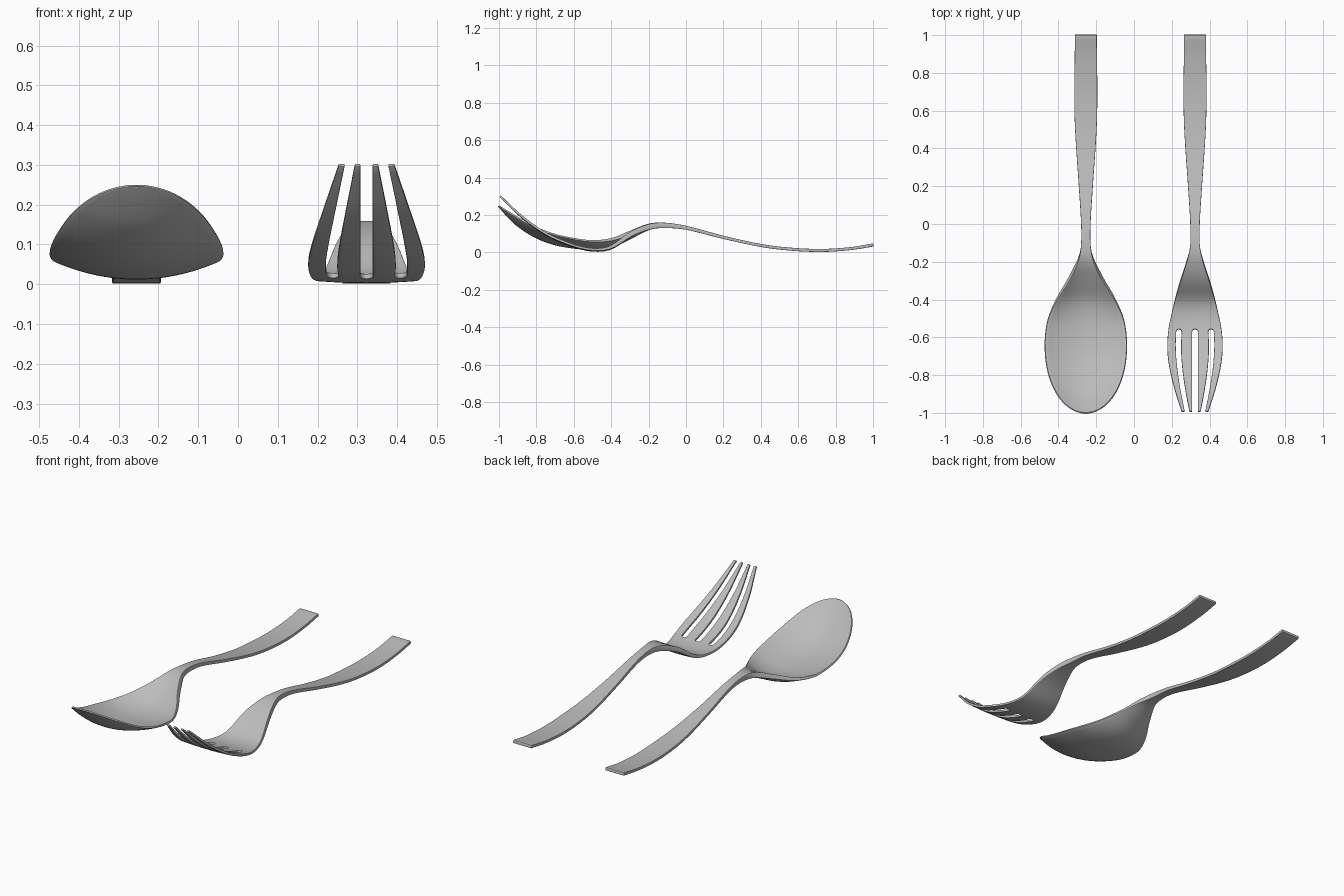
import bpy, bmesh, math

if "Cube" in bpy.data.objects:
    bpy.data.objects.remove(bpy.data.objects["Cube"])

# station: y, half width, top z at centre, top z at edge, thickness
HANDLE = [
    (1.0, .058, .048, .048, .017), (.88, .059, .028, .028, .016),
    (.72, .061, .018, .018, .016), (.55, .059, .026, .026, .016),
    (.4, .051, .045, .045, .016), (.2, .037, .089, .089, .017),
    (0, .025, .142, .142, .021), (-.12, .026, .159, .159, .029)]
BOWL = [
    (-.2, .041, .150, .154, .030), (-.3, .087, .098, .116, .026),
    (-.4, .150, .042, .077, .018), (-.5, .197, .024, .066, .012),
    (-.6, .214, .030, .078, .010), (-.7, .213, .048, .100, .010),
    (-.8, .190, .085, .137, .010), (-.9, .150, .149, .192, .010),
    (-.96, .1, .207, .228, .009), (-1, .05, .252, .252, .008)]
PRONGS = [
    (-.2, .043, .150, .151, .030), (-.3, .074, .107, .109, .026),
    (-.4, .104, .034, .038, .018), (-.47, .122, .017, .022, .014),
    (-.55, .139, .025, .030, .013), (-.65, .146, .056, .062, .013),
    (-.75, .136, .104, .109, .013), (-.87, .108, .190, .193, .012),
    (-.99, .070, .303, .304, .010)]

STEEL = bpy.data.materials.new("dark_steel")
STEEL.diffuse_color = (.5, .5, .5, 1)
STEEL.use_nodes = True
STEEL.node_tree.nodes["Principled BSDF"].inputs["Base Color"].default_value = STEEL.diffuse_color


def sample(table, y):
    """Smooth cubic interpolation of every column at y."""
    n = len(table)
    i = next((k for k in range(n - 1) if y >= table[k + 1][0]), n - 2)
    p, q = table[i], table[i + 1]
    a, b = table[max(i - 1, 0)], table[min(i + 2, n - 1)]
    h = q[0] - p[0]
    t = (y - p[0]) / h
    out = []
    for c in range(1, 5):
        m0 = (q[c] - a[c]) / (q[0] - a[0]) * h
        m1 = (b[c] - p[c]) / (b[0] - p[0]) * h
        out.append((2*t**3 - 3*t*t + 1) * p[c] + (t**3 - 2*t*t + t) * m0
                   + (3*t*t - 2*t**3) * q[c] + (t**3 - t*t) * m1)
    return out


def build(name, x_mid, table, ys, width, strips, n):
    """Loft a curved sheet along y, then thicken it and soften the rim."""
    bm = bmesh.new()
    prev = None
    for y in ys:
        w, zc, ze, _ = sample(table, y)
        w = width(y, w)
        rows = []
        for x0, x1 in strips(y, w):
            xs = [x0 + (x1 - x0) * k / n for k in range(n + 1)]
            rows.append([bm.verts.new(
                (x_mid + x, y, zc + (ze - zc) * (x / w if w > 1e-6 else 0) ** 2))
                for x in xs])
        if prev:
            for r0, r1 in zip(prev, rows):
                for k in range(n):
                    bm.faces.new((r0[k], r1[k], r1[k + 1], r0[k + 1]))
        prev = rows
    bmesh.ops.remove_doubles(bm, verts=bm.verts, dist=1e-5)
    me = bpy.data.meshes.new(name)
    bm.to_mesh(me)
    bm.free()
    me.materials.append(STEEL)
    ob = bpy.data.objects.new(name, me)
    bpy.context.collection.objects.link(ob)
    group = ob.vertex_groups.new(name="thickness")
    for v in me.vertices:
        group.add([v.index], sample(table, v.co.y)[3] / .03, 'REPLACE')
    sol = ob.modifiers.new("thickness", 'SOLIDIFY')
    sol.thickness, sol.offset, sol.vertex_group = .03, -1, "thickness"
    bev = ob.modifiers.new("soft_rim", 'BEVEL')
    bev.width, bev.segments = .0025, 2
    bev.limit_method, bev.angle_limit = 'ANGLE', math.radians(50)
    bev.use_clamp_overlap = False
    bpy.ops.object.select_all(action='DESELECT')
    ob.select_set(True)
    bpy.context.view_layer.objects.active = ob
    for m in ("thickness", "soft_rim"):
        bpy.ops.object.modifier_apply(modifier=m)
    bpy.ops.object.shade_smooth_by_angle(angle=math.radians(40))
    return ob


def span(a, b, n):
    return [a + (b - a) * k / n for k in range(n)]


# spoon: elliptical tip in front of the widest point
def spoon_width(y, w):
    return w if y > -.65 else .215 * math.sqrt(max(0, 1 - ((-.65 - y) / .348) ** 2))


spoon_ys = span(1, -.65, 60) + [-.65 - .348 * math.sin(math.pi / 2 * k / 24) for k in range(25)]
build("spoon", -.255, HANDLE + BOWL, spoon_ys, spoon_width,
      lambda y, w: [(-w, w)], 20)


# fork: four tines separated by three slots with rounded ends
SLOT = -.556


def fork_strips(y, w):
    d = max(0, SLOT - y)
    r = math.sqrt(max(0, 1 - (1 - min(d / .016, 1)) ** 2))
    s, c = .0155 * r, .6 * w
    h = (.0147 - .005 * d) * r
    return [(-w, -c - h), (-c + h, -s), (s, c - h), (c + h, w)]


fork_ys = (span(1, SLOT, 56) + [SLOT - d for d in (0, .0007, .0025, .006, .011, .016)]
           + span(-.59, -.99, 20) + [-.99])
build("fork", .323, HANDLE + PRONGS, fork_ys, lambda y, w: w, fork_strips, 5)
